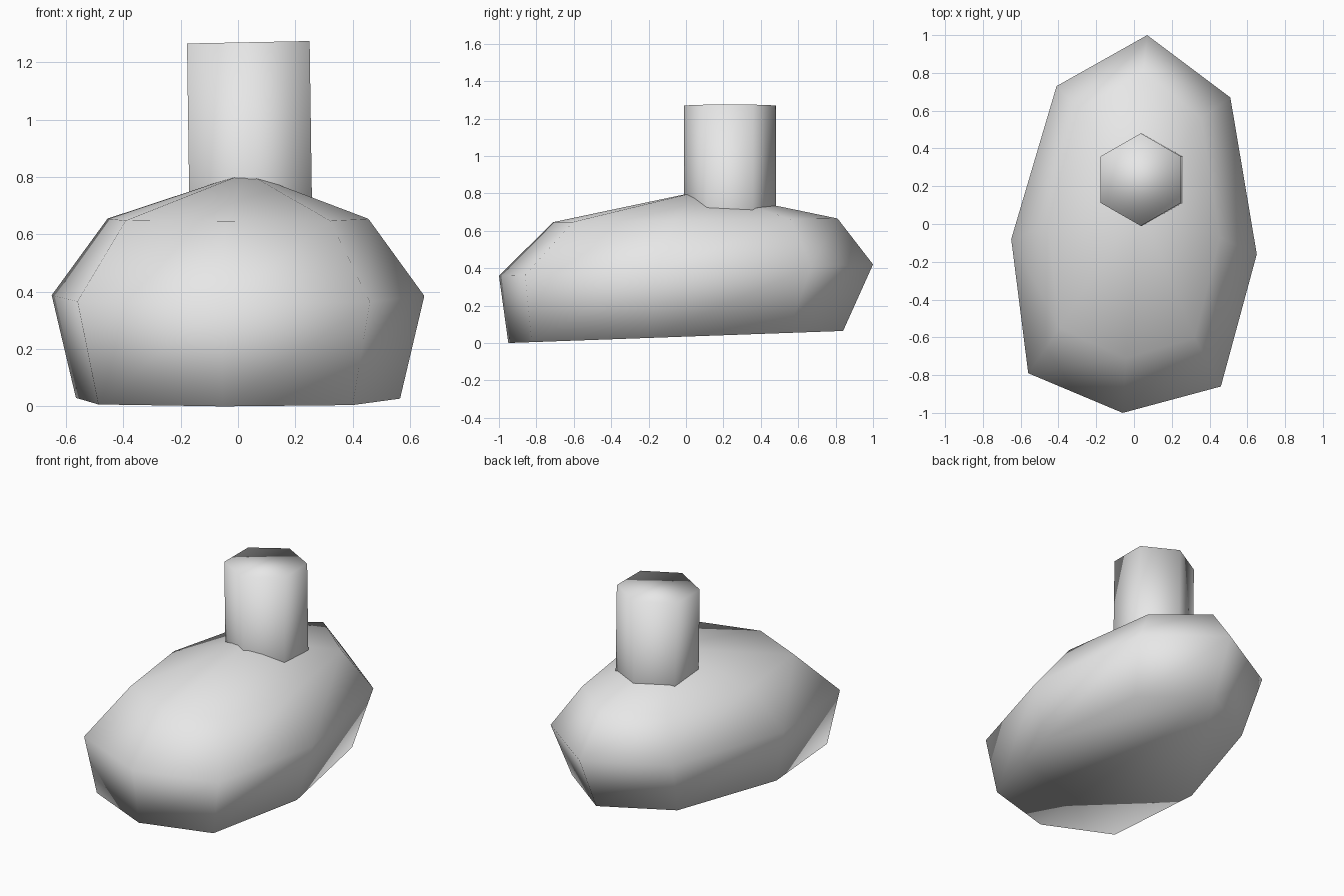
import bpy
import bmesh
import math

cube = bpy.data.objects.get("Cube")
if cube:
    bpy.data.objects.remove(cube, do_unlink=True)

grey = bpy.data.materials.new("plain grey")
grey.use_nodes = True
colour = (0.8, 0.8, 0.8, 1)
grey.diffuse_color = colour
grey.node_tree.nodes["Principled BSDF"].inputs["Base Color"].default_value = colour


def loft(name, rings, apex=None):
    """Skin a stack of rings, bottom first; close with an apex or a flat cap."""
    bm = bmesh.new()
    rows = [[bm.verts.new(p) for p in ring] for ring in rings]
    count = len(rows[0])
    bm.faces.new(rows[0][::-1])
    for low, high in zip(rows, rows[1:]):
        for i in range(count):
            j = (i + 1) % count
            bm.faces.new((low[i], low[j], high[j], high[i]))
    if apex:
        tip = bm.verts.new(apex)
        for i in range(count):
            bm.faces.new((rows[-1][i], rows[-1][(i + 1) % count], tip))
    else:
        bm.faces.new(rows[-1])
    bmesh.ops.recalc_face_normals(bm, faces=bm.faces)
    mesh = bpy.data.meshes.new(name)
    bm.to_mesh(mesh)
    bm.free()
    mesh.shade_smooth()
    mesh.materials.append(grey)
    obj = bpy.data.objects.new(name, mesh)
    bpy.context.collection.objects.link(obj)
    return obj


# Body: one eight-sided outline, scaled and tilted for each level
outline = [(0.07, 1.0), (-0.41, 0.73), (-0.65, -0.08), (-0.56, -0.79),
           (-0.06, -1.0), (0.46, -0.86), (0.65, -0.16), (0.51, 0.67)]


def level(scale_x, scale_y, shift_y, height, tilt):
    ring = [(x * scale_x, y * scale_y + shift_y) for x, y in outline]
    return [(x, y, height + tilt * y) for x, y in ring]


loft("body", [level(0.87, 0.895, -0.055, 0.034, 0.036),
              level(1, 1, 0, 0.39, 0.03),
              level(0.7, 0.76, 0.05, 0.655, 0.013)],
     apex=(0.03, 0.09, 0.815))


# Neck: six-sided post leaning slightly to one side
def hexagon(x, y, z, tilt):
    angles = [math.radians(30 + 60 * i) for i in range(6)]
    return [(x + 0.247 * math.cos(a), y + 0.245 * math.sin(a),
             z + tilt * math.cos(a)) for a in angles]


loft("neck", [hexagon(0.05, 0.235, 0.3, 0.005),
              hexagon(0.036, 0.235, 1.27, 0.005)])
